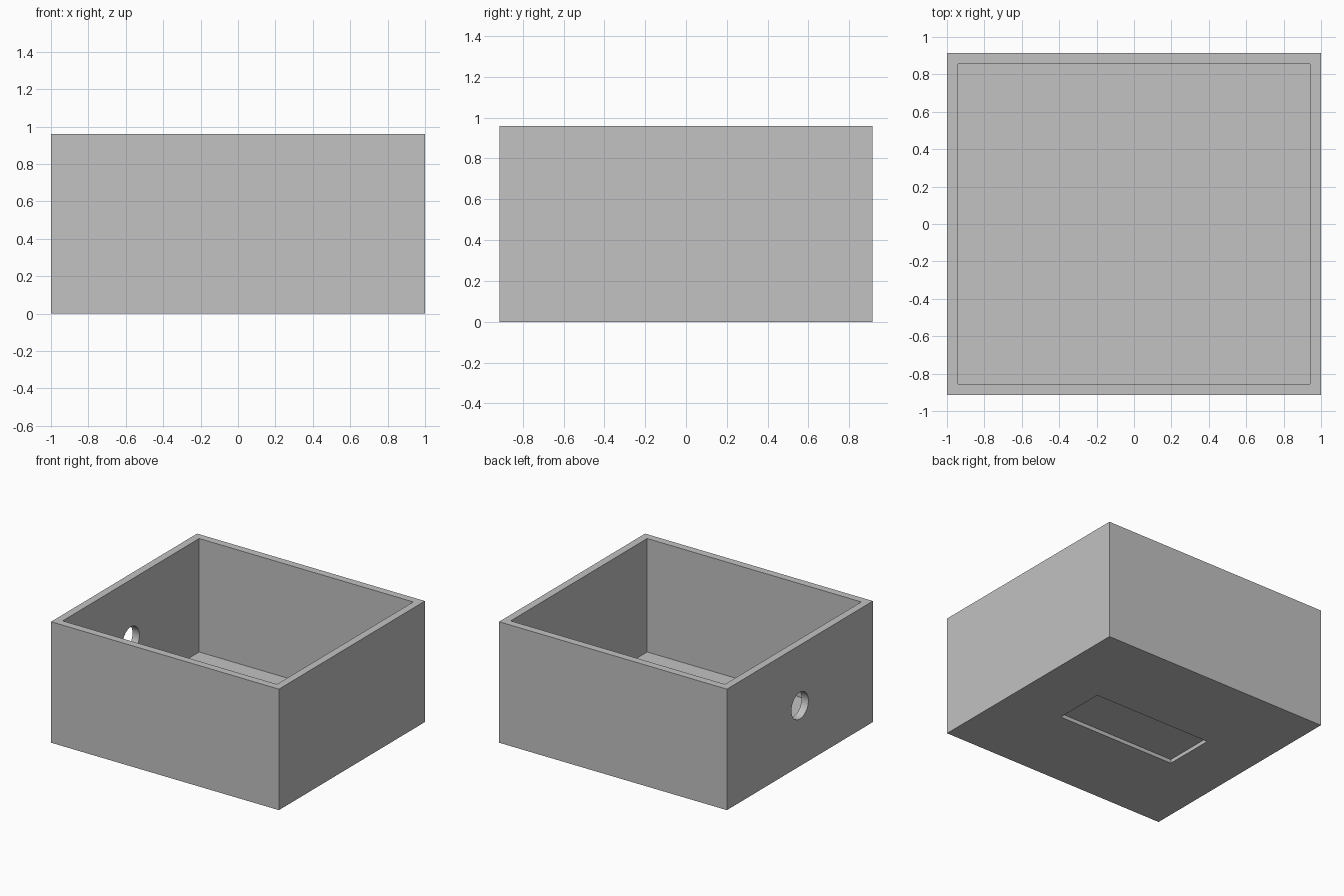
import bpy
import math

default_cube = bpy.data.objects.get("Cube")
if default_cube:
    bpy.data.objects.remove(default_cube, do_unlink=True)

WIDTH, DEPTH, HEIGHT = 2.0, 1.83, 0.96
WALL = 0.06

# Plain grey material
grey = bpy.data.materials.new("light grey")
grey.use_nodes = True
colour = (0.54, 0.54, 0.54, 1)
grey.diffuse_color = colour
grey.node_tree.nodes["Principled BSDF"].inputs["Base Color"].default_value = colour


def block(name, size, z_min):
    """Box centred on x and y, with its underside at z_min."""
    bpy.ops.mesh.primitive_cube_add(size=1, location=(0, 0, z_min + size[2] / 2))
    obj = bpy.context.object
    obj.name = name
    obj.scale = size
    bpy.ops.object.transform_apply(location=True, rotation=True, scale=True)
    obj.data.materials.append(grey)
    return obj


def cut(target, cutter):
    """Subtract the cutter from the target, then discard it."""
    cutter.hide_render = True
    mod = target.modifiers.new(cutter.name, "BOOLEAN")
    mod.operation = "DIFFERENCE"
    mod.solver = "EXACT"
    mod.object = cutter
    bpy.ops.object.select_all(action="DESELECT")
    target.select_set(True)
    bpy.context.view_layer.objects.active = target
    bpy.ops.object.modifier_apply(modifier=mod.name)
    bpy.data.objects.remove(cutter, do_unlink=True)


# Open-topped box
box = block("open_box", (WIDTH, DEPTH, HEIGHT), 0)
cut(box, block("cavity", (WIDTH - 2 * WALL, DEPTH - 2 * WALL, HEIGHT), WALL))

# Shallow rectangular recess under the floor
recess_depth = 0.03
cut(box, block("base_recess", (1.04, 0.41, 2 * recess_depth), -recess_depth))

# Round hole through the middle of the right wall
bpy.ops.mesh.primitive_cylinder_add(
    vertices=48, radius=0.106, depth=4 * WALL,
    location=(-WIDTH / 2, 0, HEIGHT / 2), rotation=(0, math.pi / 2, 0))
hole = bpy.context.object
hole.name = "wall_hole"
hole.data.materials.append(grey)
cut(box, hole)

# Smooth the hole, keep the box edges crisp
bpy.ops.object.shade_smooth_by_angle(angle=math.radians(30))
